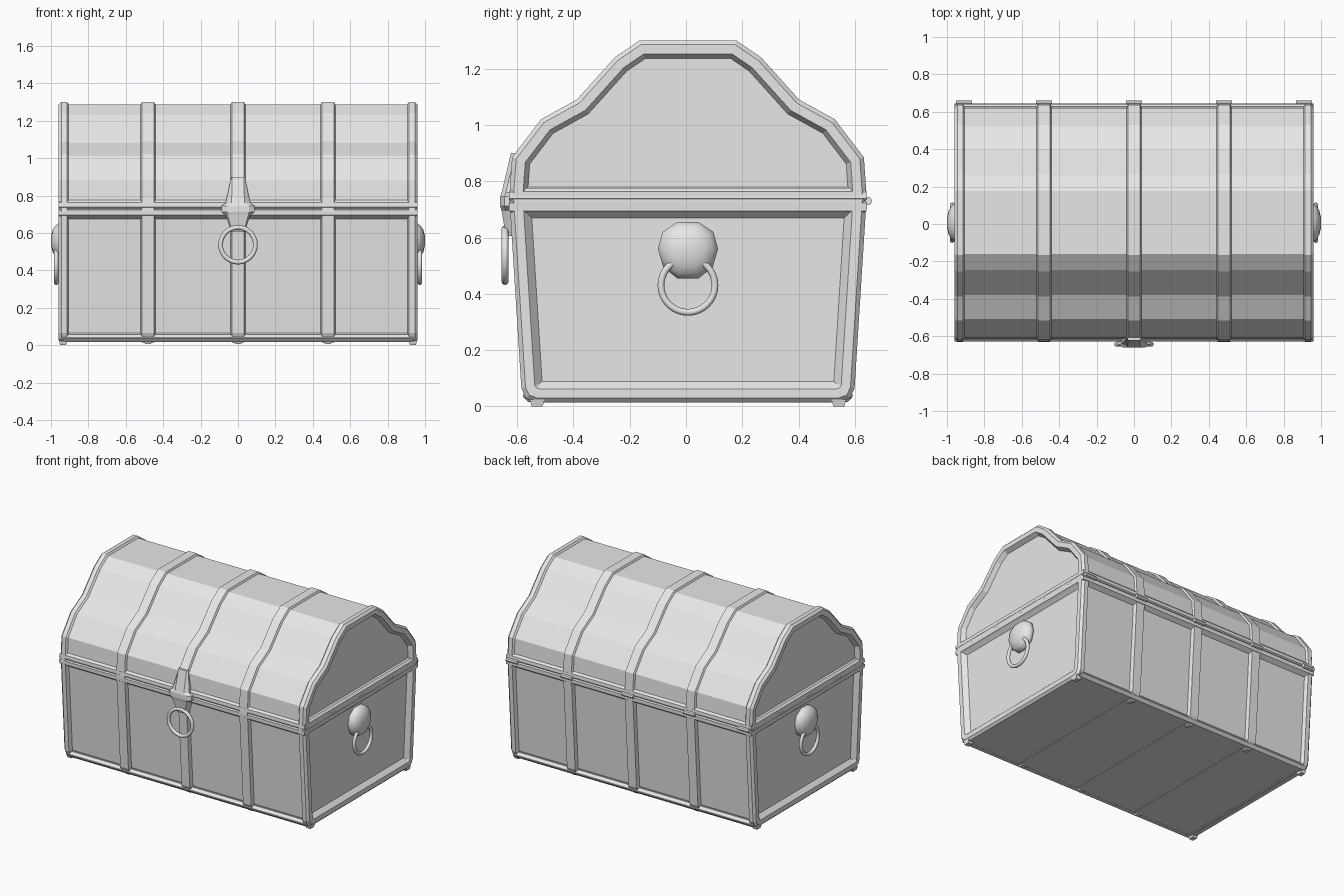
import bpy, bmesh, math
from mathutils import Vector

if "Cube" in bpy.data.objects:
    bpy.data.objects.remove(bpy.data.objects["Cube"])

YC = 0.007  # chest centre in y (lock and hinges stick out unevenly)

grey = bpy.data.materials.new("plain_grey")
grey.diffuse_color = (0.8, 0.8, 0.8, 1)
grey.use_nodes = True
grey.node_tree.nodes["Principled BSDF"].inputs["Base Color"].default_value = grey.diffuse_color


def loft(name, loops, wrap=False, smooth=False):
    """Join equal-length closed loops; cap the ends, or wrap last to first."""
    bm = bmesh.new()
    rings = [[bm.verts.new(p) for p in loop] for loop in loops]
    n = len(rings[0])
    pairs = list(zip(rings, rings[1:])) + ([(rings[-1], rings[0])] if wrap else [])
    for a, b in pairs:
        for i in range(n):
            j = (i + 1) % n
            bm.faces.new((a[i], a[j], b[j], b[i]))
    if not wrap:
        bm.faces.new(rings[0])
        bm.faces.new(rings[-1])
    bmesh.ops.recalc_face_normals(bm, faces=bm.faces)
    me = bpy.data.meshes.new(name)
    bm.to_mesh(me)
    bm.free()
    me.materials.append(grey)
    ob = bpy.data.objects.new(name, me)
    bpy.context.collection.objects.link(ob)
    if smooth:
        for p in me.polygons:
            p.use_smooth = True
    return ob


def inset(pts, d):
    """Move a counter-clockwise outline inwards by d with mitred corners."""
    out, n = [], len(pts)
    for i in range(n):
        p0, p, p1 = (Vector(pts[k % n]) for k in (i - 1, i, i + 1))
        e0, e1 = (p - p0).normalized(), (p1 - p).normalized()
        n0, n1 = Vector((-e0.y, e0.x)), Vector((-e1.y, e1.x))
        out.append(p + (n0 + n1) * d / (1 + n0.dot(n1)))
    return out


def across(name, outline, sections, wrap=False):
    """Loft a side outline (y, z) along x; sections are (inset, x)."""
    return loft(name, [[(x, YC + p.x, p.y) for p in inset(outline, d)]
                       for d, x in sections], wrap)


def rail(name, hx, hy, sections):
    """Rectangular ring round the chest; sections are (outset, z)."""
    return loft(name, [[(sx * (hx + o), YC + sy * (hy + o), z)
                        for sx, sy in ((-1, -1), (1, -1), (1, 1), (-1, 1))]
                       for o, z in sections], wrap=True)


def ring(name, centre, major, minor, along_x):
    """Round pull ring hanging in the xz or yz plane."""
    loops = []
    for i in range(32):
        a = 2 * math.pi * i / 32
        loop = []
        for k in range(10):
            b = 2 * math.pi * k / 10
            r, t = major + minor * math.cos(b), minor * math.sin(b)
            u, w = r * math.cos(a), r * math.sin(a)
            off = Vector((t, u, w)) if along_x else Vector((u, t, w))
            loop.append(Vector(centre) + off)
        loops.append(loop)
    return loft(name, loops, wrap=True, smooth=True)


def mirrored(half):
    return half + [(-y, z) for y, z in reversed(half)]


# Side outlines of lid and body
lid = mirrored([(0.637, 0.715), (0.625, 0.885), (0.522, 1.02),
                (0.395, 1.09), (0.26, 1.24), (0.172, 1.30)])
body = mirrored([(0.535, 0.014), (0.575, 0.028), (0.592, 0.065), (0.635, 0.745)])

for part, outline, depth in (("lid", lid, 0.012), ("body", body, 0.025)):
    # Recessed boards
    across(part + "_boards", outline, [(depth, -0.93), (depth, 0.93)])
    # Bands with chamfered sides
    for i, x in enumerate((-0.481, 0, 0.481)):
        across(f"{part}_band_{i + 1}", outline,
               [(0.05, x - 0.039), (depth, x - 0.039), (0, x - 0.032),
                (0, x + 0.032), (depth, x + 0.039), (0.05, x + 0.039)], True)
    # End frames around the recessed side panels
    inner = 0.066 if part == "lid" else 0.078
    for side, s in (("left", -1), ("right", 1)):
        across(f"{part}_frame_{side}", outline,
               [(0.05, s * 0.905), (depth, s * 0.905), (0, s * 0.915),
                (0, s * 0.945), (0.015, s * 0.96), (0.048, s * 0.96),
                (inner, s * 0.927)], True)

# Rim rails at the seam and the bottom rail
rail("body_rim", 0.961, 0.636, [(-0.06, 0.675), (-0.03, 0.675), (-0.001, 0.695),
                                (0, 0.722), (-0.007, 0.729), (-0.06, 0.729)])
rail("lid_rim", 0.961, 0.636, [(-0.06, 0.731), (-0.007, 0.731), (0, 0.738),
                               (-0.002, 0.762), (-0.016, 0.776), (-0.06, 0.776)])
rail("bottom_rail", 0.945, 0.59, [(-0.05, 0.016), (-0.022, 0.016), (-0.004, 0.035),
                                  (-0.004, 0.042), (-0.02, 0.058), (-0.05, 0.058)])

# Bottom board
loft("bottom_board", [[(sx * 0.93, YC + sy * 0.56, z)
                       for sx, sy in ((-1, -1), (1, -1), (1, 1), (-1, 1))]
                      for z in (0.017, 0.05)])

# Feet under the frames and bands
for i, (x, low) in enumerate(((-0.935, 0), (-0.481, 0.006), (0, 0.006),
                              (0.481, 0.006), (0.935, 0))):
    for side, s in (("front", -1), ("back", 1)):
        loft(f"foot_{side}_{i + 1}",
             [[(x + sx * h, YC + s * 0.536 + sy * h * 1.2, z)
               for sx, sy in ((-1, -1), (1, -1), (1, 1), (-1, 1))]
              for z, h in ((low, 0.016), (0.025, 0.022))])

# Hinge barrels at the back
for i, x in enumerate((-0.908, -0.481, 0, 0.481, 0.908)):
    loft(f"hinge_{i + 1}",
         [[(x + e, 0.646 + 0.015 * math.cos(k * math.pi / 4),
            0.73 + 0.015 * math.sin(k * math.pi / 4)) for k in range(8)]
          for e in (-0.043, 0.043)])

# Lock hasp: sections of height, half width, front half width, front y
hasp = ((0.90, 0.036, 0.032, -0.622), (0.76, 0.066, 0.034, -0.655),
        (0.745, 0.088, 0.06, -0.66), (0.712, 0.088, 0.06, -0.66),
        (0.695, 0.066, 0.055, -0.655), (0.605, 0.036, 0.03, -0.64))
loft("lock_hasp", [[(-w, -0.59, z), (-w, y + 0.015, z), (-f, y, z),
                    (f, y, z), (w, y + 0.015, z), (w, -0.59, z)]
                   for z, w, f, y in hasp])
ring("lock_ring", (0, -0.643, 0.537), 0.093, 0.0125, False)

# Side handles: faceted boss with a hanging ring
boss = mirrored([(0.038, -0.105), (0.088, -0.065), (0.107, 0.0),
                 (0.09, 0.06), (0.038, 0.095)])
for side, s in (("left", -1), ("right", 1)):
    loft("handle_boss_" + side,
         [[(s * x, YC + y * k, 0.56 + z * k) for y, z in boss]
          for x, k in ((0.925, 1), (0.952, 1), (0.975, 0.85),
                       (0.991, 0.6), (1.0, 0.25))], smooth=True)
    ring("handle_ring_" + side, (s * 0.972, YC, 0.43), 0.096, 0.012, True)
